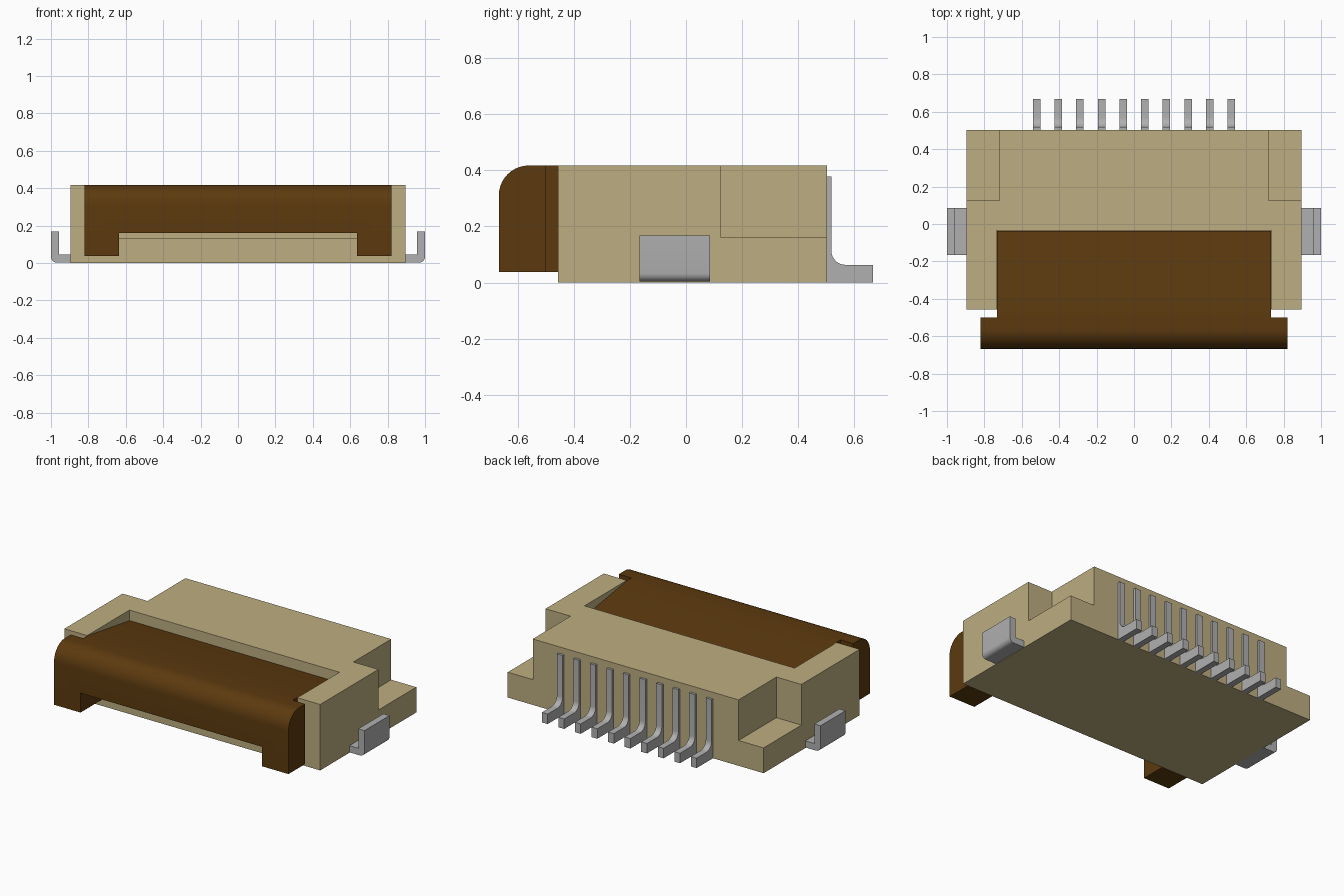
import bpy, bmesh, math
from mathutils import Vector

if "Cube" in bpy.data.objects:
    bpy.data.objects.remove(bpy.data.objects["Cube"], do_unlink=True)


def material(name, rgb):
    m = bpy.data.materials.new(name)
    m.use_nodes = True
    m.diffuse_color = (*rgb, 1)
    bsdf = next(n for n in m.node_tree.nodes if n.type == 'BSDF_PRINCIPLED')
    bsdf.inputs["Base Color"].default_value = (*rgb, 1)
    bsdf.inputs["Roughness"].default_value = 0.6
    return m


TAN = material("tan plastic", (0.51, 0.42, 0.22))
BROWN = material("brown plastic", (0.107, 0.042, 0.0045))
GREY = material("grey metal", (0.434, 0.434, 0.434))


def prism(name, profile, axis, lo, hi, mat):
    """Extrude a closed profile along x (points are y, z) or y (points are x, z)."""
    bm = bmesh.new()
    place = (lambda a, b: (lo, a, b)) if axis == 'x' else (lambda a, b: (a, lo, b))
    face = bm.faces.new([bm.verts.new(place(a, b)) for a, b in profile])
    out = bmesh.ops.extrude_face_region(bm, geom=[face])
    shift = Vector((hi - lo, 0, 0)) if axis == 'x' else Vector((0, hi - lo, 0))
    bmesh.ops.translate(bm, vec=shift,
                        verts=[v for v in out["geom"] if isinstance(v, bmesh.types.BMVert)])
    bmesh.ops.recalc_face_normals(bm, faces=bm.faces)
    mesh = bpy.data.meshes.new(name)
    bm.to_mesh(mesh)
    bm.free()
    mesh.materials.append(mat)
    obj = bpy.data.objects.new(name, mesh)
    bpy.context.collection.objects.link(obj)
    return obj


def box(name, x, y, z, mat):
    return prism(name, [(y[0], z[0]), (y[1], z[0]), (y[1], z[1]), (y[0], z[1])],
                 'x', x[0], x[1], mat)


def select(obj):
    bpy.ops.object.select_all(action='DESELECT')
    obj.select_set(True)
    bpy.context.view_layer.objects.active = obj


def combine(obj, tool, operation):
    mod = obj.modifiers.new("combine", 'BOOLEAN')
    mod.operation, mod.object, mod.solver = operation, tool, 'EXACT'
    select(obj)
    bpy.ops.object.modifier_apply(modifier=mod.name)
    bpy.data.objects.remove(tool, do_unlink=True)


def smooth(obj):
    select(obj)
    bpy.ops.object.shade_smooth_by_angle(angle=math.radians(30))


def arc(cx, cz, r, start, end, steps=10):
    angles = [math.radians(start + (end - start) * i / steps) for i in range(steps + 1)]
    return [(cx + r * math.cos(a), cz + r * math.sin(a)) for a in angles]


TOP = 0.417

# Housing with a front recess and two stepped rear corners
housing = box("housing", (-0.895, 0.895), (-0.457, 0.503), (0, TOP), TAN)
combine(housing, box("recess_cutter", (-0.735, 0.735), (-0.6, -0.035), (0.13, 0.6), TAN),
        'DIFFERENCE')
for s in (-1, 1):
    xs = sorted((s * 0.72, s * 1.1))
    combine(housing, box("corner_cutter", xs, (0.125, 0.7), (0.16, 0.6), TAN), 'DIFFERENCE')

# Locking flap: rounded front bar, sloping tongue, underside opening for the cable
bar = [(-0.5, 0.037), (-0.5, TOP)] + arc(-0.56, TOP - 0.107, 0.107, 90, 180) + [(-0.667, 0.037)]
flap = prism("locking_flap", bar, 'x', -0.82, 0.82, BROWN)
tongue = [(-0.54, 0.037), (-0.457, 0.037), (-0.457, 0.16), (-0.037, 0.16),
          (-0.037, 0.352), (-0.46, TOP), (-0.54, TOP)]
combine(flap, prism("tongue", tongue, 'x', -0.732, 0.732, BROWN), 'UNION')
combine(flap, box("cable_cutter", (-0.635, 0.635), (-0.8, 0.1), (-0.1, 0.16), BROWN),
        'DIFFERENCE')
smooth(flap)

# Row of ten bent contact pins
pin_profile = ([(0.48, 0), (0.667, 0), (0.667, 0.063)]
               + arc(0.568, 0.113, 0.05, 270, 180, 8)
               + [(0.518, 0.377), (0.48, 0.377)])
for i in range(10):
    x = (i - 4.5) * 0.1158
    pin = prism(f"contact_pin_{i + 1}", pin_profile, 'x', x - 0.02, x + 0.02, GREY)
    smooth(pin)

# L-shaped solder tabs on both sides
tab_profile = ([(0.87, 0.003), (0.97, 0.003)] + arc(0.97, 0.033, 0.03, 270, 360, 6)
               + [(1.0, 0.168), (0.957, 0.168), (0.957, 0.045), (0.87, 0.045)])
for s, side in ((1, "left"), (-1, "right")):
    tab = prism(f"{side}_solder_tab", [(s * a, b) for a, b in tab_profile],
                'y', -0.165, 0.085, GREY)
    smooth(tab)
